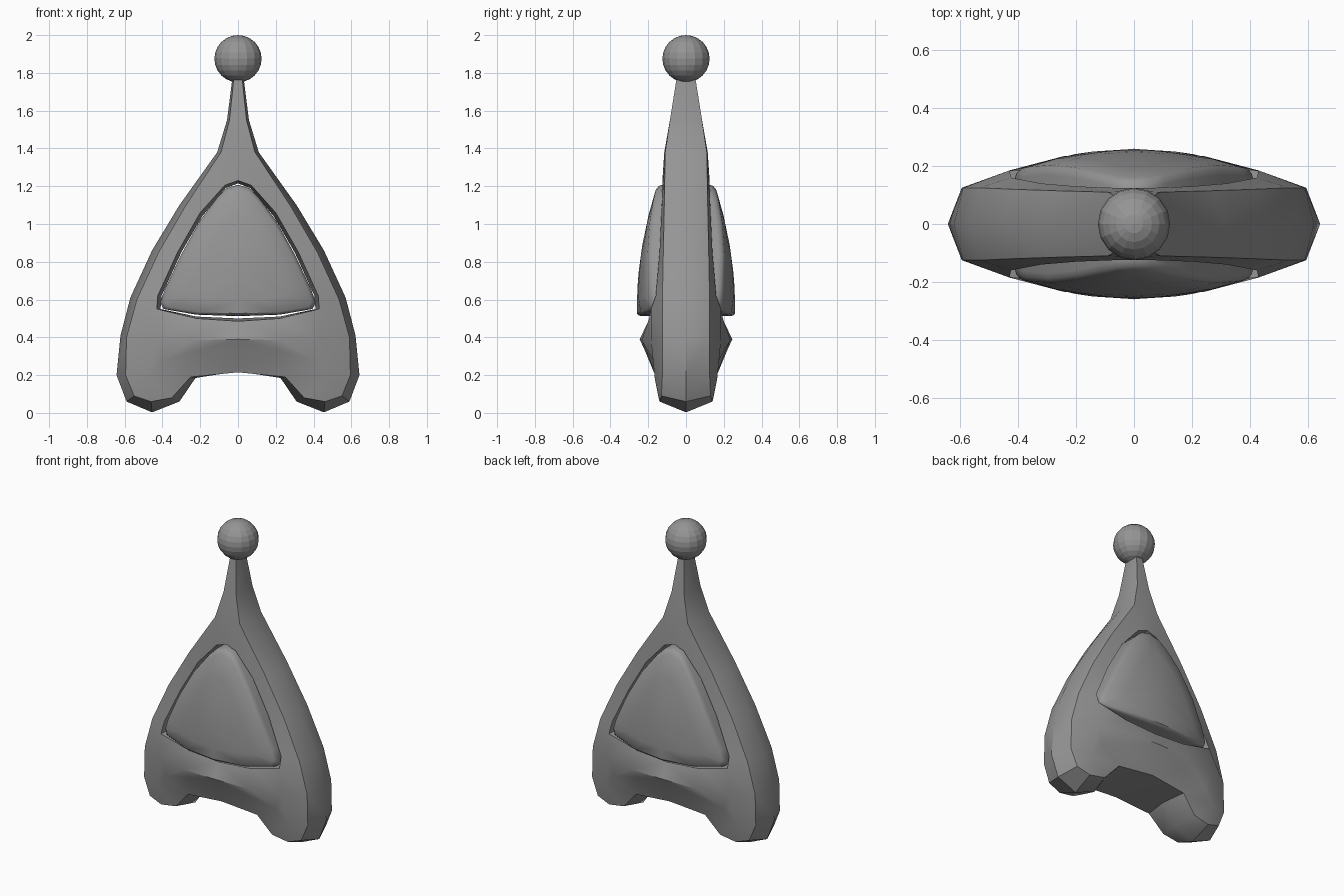
import bpy, bmesh, math

if "Cube" in bpy.data.objects:
    bpy.data.objects.remove(bpy.data.objects["Cube"])

grey = bpy.data.materials.new("mid grey")
grey.diffuse_color = (0.3, 0.3, 0.3, 1)
grey.use_nodes = True
grey.node_tree.nodes["Principled BSDF"].inputs["Base Color"].default_value = grey.diffuse_color


def finish(name, bm, mirror, angle):
    """Turn a bmesh into an object, mirrored over x and y when asked."""
    me = bpy.data.meshes.new(name)
    bmesh.ops.recalc_face_normals(bm, faces=bm.faces)
    bm.to_mesh(me)
    bm.free()
    ob = bpy.data.objects.new(name, me)
    bpy.context.collection.objects.link(ob)
    me.materials.append(grey)
    if mirror:
        m = ob.modifiers.new("mirror", 'MIRROR')
        m.use_axis = (True, True, False)
        m.merge_threshold = 0.002
    if angle:
        bpy.context.view_layer.objects.active = ob
        ob.select_set(True)
        if mirror:
            bpy.ops.object.modifier_apply(modifier="mirror")
        bpy.ops.object.shade_smooth_by_angle(angle=math.radians(angle))
        ob.select_set(False)
    return ob


def strip(bm, a, b):
    """Quads between two equally long vertex rows."""
    for i in range(len(a) - 1):
        vs = list(dict.fromkeys((a[i], a[i + 1], b[i + 1], b[i])))
        bm.faces.new(vs)


# Body: one quarter (right front), mirrored
bm = bmesh.new()
V = lambda pts: [bm.verts.new(p) for p in pts]

# front outer edge, from neck tip down round the foot to the crotch
edge = V([(.022, -.05, 1.77), (.045, -.085, 1.55), (.09, -.11, 1.38), (.275, -.115, 1.1),
          (.42, -.12, .85), (.535, -.125, .6), (.59, -.125, .4), (.595, -.125, .2),
          (.55, -.13, .09), (.46, -.14, .06), (.35, -.145, .08), (.25, -.16, .19), (0, -.17, .215)])
# outer ridge on the middle plane
ridge = V([(.03, 0, 1.77), (.058, 0, 1.55), (.11, 0, 1.38), (.31, 0, 1.1),
           (.455, 0, .86), (.57, 0, .61), (.622, 0, .41), (.643, 0, .2),
           (.59, 0, .06), (.455, 0, .003), (.31, 0, .06), (.225, 0, .185), (0, 0, .22)])
# front rim of the window, top to bottom
rim = V([(0, -.125, 1.23), (.07, -.125, 1.205), (.2, -.13, 1.06), (.32, -.14, .85),
         (.425, -.16, .62), (.43, -.185, .55), (.22, -.195, .5), (0, -.2, .485)])
# window wall on the middle plane
wall = V([(0, 0, 1.215), (.065, 0, 1.19), (.19, 0, 1.04), (.3, 0, .85),
          (.405, 0, .62), (.41, 0, .55), (.22, 0, .51), (0, 0, .5)])
neck = V([(0, -.05, 1.77), (0, -.085, 1.55), (0, -.115, 1.38)])
tip = bm.verts.new((0, 0, 1.77))
strip(bm, edge, ridge)
strip(bm, rim, wall)
strip(bm, neck, edge[:3])
strip(bm, [neck[2]] + edge[2:6], [rim[0]] + rim[1:5])
bm.faces.new((neck[0], edge[0], ridge[0], tip))
# swollen lip under the window, then belly and foot
lip = V([(0, -.245, .39), (.24, -.235, .385), (.43, -.185, .38)])
belly = V([(0, -.22, .335), (.22, -.21, .33), (.4, -.175, .28)])
shin = V([(.47, -.165, .18)])[0]
bm.faces.new((rim[4], edge[5], edge[6], rim[5]))
bm.faces.new((rim[5], edge[6], lip[2]))
strip(bm, [rim[7], rim[6], rim[5]], lip)
strip(bm, lip, belly)
bm.faces.new((lip[2], edge[6], edge[7], shin))
bm.faces.new((lip[2], shin, belly[2]))
bm.faces.new((shin, edge[7], edge[8], edge[9]))
bm.faces.new((shin, edge[9], edge[10]))
bm.faces.new((shin, edge[10], edge[11], belly[2]))
bm.faces.new((belly[2], edge[11], belly[1]))
bm.faces.new((belly[1], edge[11], edge[12], belly[0]))
finish("body", bm, True, 35)

# Cushion filling the window, bulging out of both sides
half = [(0, 1.208), (.06, 1.19), (.11, 1.14), (.2, 1.02), (.3, .84), (.385, .66),
        (.412, .585), (.395, .55), (.22, .52), (0, .512)]
cz = .75


def depth(x, z):
    return .26 - .45 * x * x - .25 * max(0, z - .55) ** 2


bm = bmesh.new()
rows = [[bm.verts.new((x, 0, z)) for x, z in half]]
for s, drop in ((1, .028), (.985, .01), (.94, 0), (.65, 0), (.3, 0)):
    row = []
    for x, z in half:
        px, pz = x * s, cz + (z - cz) * s
        row.append(bm.verts.new((px, drop - depth(px, pz), pz)))
    rows.append(row)
for a, b in zip(rows, rows[1:]):
    strip(bm, a, b)
centre = bm.verts.new((0, -depth(0, cz), cz))
strip(bm, rows[-1], [centre] * len(half))
finish("cushion", bm, True, 40)

# Ball on the tip
bm = bmesh.new()
bmesh.ops.create_uvsphere(bm, u_segments=16, v_segments=12, radius=.125)
bmesh.ops.translate(bm, verts=bm.verts, vec=(0, 0, 1.875))
finish("ball", bm, False, 0)
